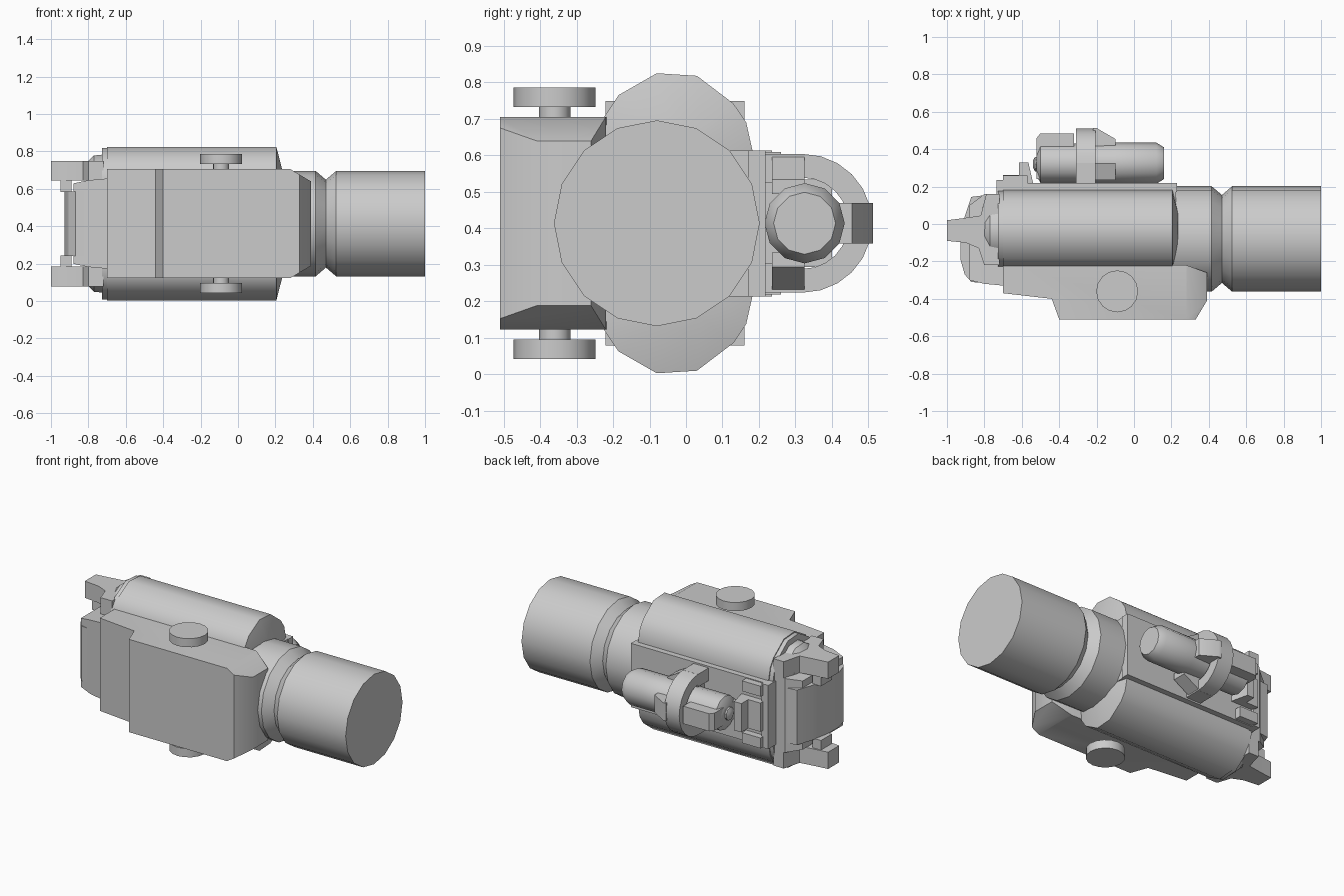
import bpy, bmesh, math

old = bpy.data.objects.get("Cube")
if old:
    bpy.data.objects.remove(old, do_unlink=True)

MID = 0.414  # height of the centreline; all heights below are relative to it

grey = bpy.data.materials.new("plain_grey")
grey.diffuse_color = (0.6, 0.6, 0.6, 1)
grey.use_nodes = True
grey.node_tree.nodes["Principled BSDF"].inputs["Base Color"].default_value = (0.6, 0.6, 0.6, 1)


def finish(name, bm, mirror=False, angle=35):
    bmesh.ops.recalc_face_normals(bm, faces=bm.faces)
    mesh = bpy.data.meshes.new(name)
    bm.to_mesh(mesh)
    bm.free()
    mesh.materials.append(grey)
    ob = bpy.data.objects.new(name, mesh)
    bpy.context.collection.objects.link(ob)
    ob.location.z = MID
    if mirror:
        mod = ob.modifiers.new("Mirror", "MIRROR")
        mod.use_axis = (False, False, True)
    bpy.ops.object.select_all(action="DESELECT")
    ob.select_set(True)
    bpy.context.view_layer.objects.active = ob
    bpy.ops.object.shade_smooth_by_angle(angle=math.radians(angle))
    return ob


def skin(rings):
    """Join matching rings of points into a closed solid."""
    bm = bmesh.new()
    loops = [[bm.verts.new(p) for p in ring] for ring in rings]
    for a, b in zip(loops, loops[1:]):
        for i in range(len(a)):
            j = (i + 1) % len(a)
            bm.faces.new((a[i], a[j], b[j], b[i]))
    bm.faces.new(loops[0])
    bm.faces.new(loops[-1])
    return bm


def loft_x(profile, centre, stations):
    """Carry a (y, h) profile along x, scaled about a centre."""
    cy, ch = centre
    return skin([[(x, cy + (y - cy) * s, ch + (h - ch) * s) for y, h in profile]
                 for x, s in stations])


def plan(points, low, high):
    """Raise an (x, y) outline between two heights."""
    return skin([[(x, y, h) for x, y in points] for h in (low, high)])


def circle(cy, ch, r, n, turn=0.0):
    return [(cy + r * math.sin(math.tau * (i + turn) / n),
             ch + r * math.cos(math.tau * (i + turn) / n)) for i in range(n)]


def round_x(name, cy, n, stations):
    return finish(name, loft_x(circle(cy, 0, 1, n), (cy, 0), stations))


def box(name, x, y, h, mirror=False):
    return finish(name, plan([(x[0], y[0]), (x[1], y[0]), (x[1], y[1]), (x[0], y[1])], *h), mirror)


# Lamp head with its necked groove
round_x("lamp_head", -0.08, 16, [(0.0, 0.282), (0.415, 0.282), (0.47, 0.235),
                                 (0.525, 0.282), (1.0, 0.282)])

# Twin battery tubes
tube = [(-0.08, 0.411), (0.03, 0.404), (0.13, 0.328), (0.165, 0.276), (0.182, 0.2),
        (0.17, 0.08), (0.0, 0.0), (-0.2, 0.08), (-0.24, 0.2), (-0.225, 0.291), (-0.185, 0.351)]
axis = (-0.03, 0.198)
finish("battery_tube", loft_x(tube, axis, [(-0.7, 1), (0.205, 1), (0.235, 0.45)]), True, 40)
finish("battery_cap", loft_x(tube, axis, [(-0.81, 0.6), (-0.77, 0.78), (-0.727, 0.8),
                                          (-0.727, 0.97), (-0.69, 0.97)]), True)

# Core and the flat plate carrying the aiming module
box("body_core", (-0.7, 0.225), (-0.3, 0.19), (-0.2, 0.2))
box("module_plate", (-0.7, 0.23), (0.17, 0.218), (-0.2, 0.2))

# Front housing, with its two outer corners cut back
bm = plan([(-0.7, -0.37), (-0.44, -0.4), (-0.4, -0.51), (0.33, -0.51), (0.39, -0.41),
           (0.39, -0.26), (0.28, -0.22), (-0.7, -0.2)], -0.291, 0.291)
for side in (1, -1):
    bmesh.ops.bisect_plane(bm, geom=bm.verts[:] + bm.edges[:] + bm.faces[:],
                           plane_co=(0.28, 0, 0.291 * side), plane_no=(0.065, 0, 0.11 * side),
                           clear_outer=True)
    bmesh.ops.holes_fill(bm, edges=[e for e in bm.edges if e.is_boundary])
finish("front_housing", bm)

# Clamp screws above and below
for name, r, low, high in (("screw_stem", 0.043, 0.28, 0.325), ("screw_head", 0.112, 0.318, 0.372)):
    ring = [(-0.09 + a, -0.36 + b) for a, b in circle(0, 0, r, 16)]
    finish(name, plan(ring, low, high), True)

# Tail: tapered cheeks, centre pad, switch ears and pivots
tail = skin([[(x, y, h) for y, h in ((low, -t), (high, -t), (high, t), (low, t))]
             for x, low, high, t in ((-0.69, -0.33, 0.16, 0.242), (-0.8, -0.32, 0.16, 0.232),
                                     (-0.88, -0.3, 0.1, 0.215))])
finish("tail_block", tail, angle=20)
finish("tail_pad", plan([(-0.75, -0.32), (-0.87, -0.31), (-0.905, -0.27), (-0.928, -0.19),
                         (-0.928, -0.08), (-0.905, 0.04), (-0.87, 0.145), (-0.75, 0.16)],
                        -0.172, 0.172), angle=20)
box("tail_pivot", (-0.95, -0.89), (-0.09, 0.02), (0.17, 0.25), True)
finish("switch_ear", plan([(-1.0, 0.02), (-0.92, 0.03), (-0.82, 0.045), (-0.79, 0.16),
                           (-0.72, 0.16), (-0.72, -0.22), (-0.8, -0.22), (-0.83, -0.13),
                           (-0.9, -0.1), (-1.0, -0.09)], 0.23, 0.335), True)

# Aiming module: barrel, rear fin and pin
round_x("aiming_barrel", 0.325, 12, [(-0.52, 0.07), (-0.5, 0.105), (-0.32, 0.105), (-0.1, 0.11),
                                     (0.12, 0.11), (0.16, 0.085)])
round_x("aiming_pin", 0.32, 10, [(-0.54, 0.02), (-0.53, 0.04), (-0.5, 0.04)])
finish("rear_fin", plan([(-0.52, 0.24), (-0.52, 0.46), (-0.5, 0.485), (-0.32, 0.485),
                         (-0.32, 0.24)], -0.055, 0.055))

# Open collar around the barrel, with two feet against the plate
arc = [(0.32 + math.sin(a) * r, math.cos(a) * r)
       for r, order in ((0.19, range(13)), (0.125, range(12, -1, -1)))
       for a in (math.pi * i / 12 for i in order)]
finish("collar", loft_x(arc, (0.32, 0), [(-0.31, 1), (-0.205, 1)]))
box("collar_foot", (-0.31, -0.205), (0.21, 0.325), (0.11, 0.19), True)
box("collar_core", (-0.28, -0.22), (0.21, 0.4), (-0.12, 0.12))

# Three tapered arms running forward from the collar
finish("side_arm", plan([(-0.22, 0.4), (-0.22, 0.513), (-0.2, 0.513), (-0.1, 0.455),
                         (-0.1, 0.4)], -0.055, 0.055))
arm = skin([[(x, y, h) for y, h in ((0.235, 0.08), (0.325, 0.08), (0.325, top), (0.235, top))]
            for x, top in ((-0.22, 0.19), (-0.1, 0.12))])
finish("foot_arm", arm, True)

# Latch pieces behind the module
finish("latch_wedge", plan([(-0.615, 0.2), (-0.615, 0.33), (-0.565, 0.33), (-0.535, 0.2)],
                           -0.09, 0.09))
box("latch_base", (-0.7, -0.59), (0.17, 0.262), (-0.09, 0.09))
box("corner_post", (-0.7, -0.57), (0.17, 0.26), (0.13, 0.195), True)
box("end_lip", (-0.735, -0.69), (0.16, 0.235), (-0.2, 0.2))
